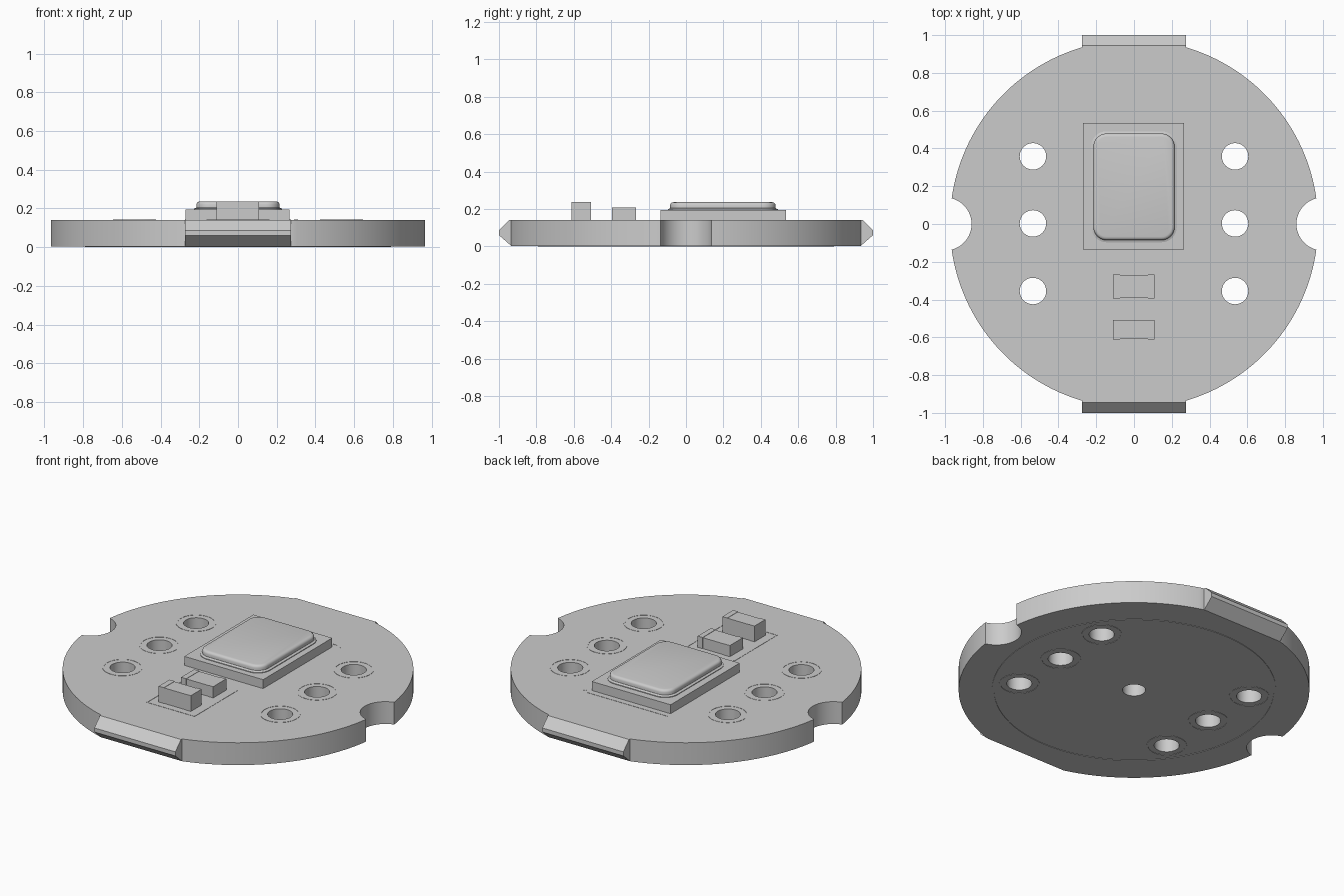
import bpy, bmesh
from math import sin, cos, pi, atan2

if "Cube" in bpy.data.objects:
    bpy.data.objects.remove(bpy.data.objects["Cube"])

TOP, BOT = 0.14, 0.003      # board faces
INK = 0.003                 # thickness of printed marks
HOLES = [(sx * 0.535, y) for sx in (-1, 1) for y in (0.358, 0.003, -0.355)]


def finish(bm, name, smooth=True):
    bmesh.ops.recalc_face_normals(bm, faces=bm.faces)
    me = bpy.data.meshes.new(name)
    bm.to_mesh(me)
    bm.free()
    ob = bpy.data.objects.new(name, me)
    bpy.context.collection.objects.link(ob)
    if smooth:
        bpy.ops.object.select_all(action='DESELECT')
        ob.select_set(True)
        bpy.context.view_layer.objects.active = ob
        bpy.ops.object.shade_smooth_by_angle(angle=0.6)
    return ob


def circle(cx, cy, r, n=48):
    return [(cx + r * cos(2 * pi * i / n), cy + r * sin(2 * pi * i / n)) for i in range(n)]


def arc(cx, cy, r, a, b, n):
    return [(cx + r * cos(a + (b - a) * i / n), cy + r * sin(a + (b - a) * i / n))
            for i in range(n + 1)]


def plate(name, loops, z0, z1):
    """Extrude an outline with holes."""
    bm = bmesh.new()
    for pts in loops:
        vs = [bm.verts.new((x, y, z0)) for x, y in pts]
        for i, v in enumerate(vs):
            bm.edges.new((v, vs[(i + 1) % len(vs)]))
    bmesh.ops.triangle_fill(bm, edges=bm.edges[:], use_beauty=True, use_dissolve=False)
    res = bmesh.ops.extrude_face_region(bm, geom=bm.faces[:], use_keep_orig=True)
    for v in res['geom']:
        if isinstance(v, bmesh.types.BMVert):
            v.co.z = z1
    return finish(bm, name)


def box(name, x0, x1, y0, y1, z0, z1):
    bm = bmesh.new()
    bmesh.ops.create_cube(bm, size=1)
    for v in bm.verts:
        v.co = ((x0, x1)[v.co.x > 0], (y0, y1)[v.co.y > 0], (z0, z1)[v.co.z > 0])
    return finish(bm, name, False)


def loft(name, rings):
    """Skin a stack of closed rings and cap both ends."""
    bm = bmesh.new()
    rows = [[bm.verts.new(p) for p in ring] for ring in rings]
    n = len(rows[0])
    for a, b in zip(rows, rows[1:]):
        for i in range(n):
            j = (i + 1) % n
            bm.faces.new((a[i], a[j], b[j], b[i]))
    bm.faces.new(rows[0])
    bm.faces.new(rows[-1])
    return finish(bm, name)


def rounded_rect(cx, cy, hx, hy, r, z):
    pts = []
    for k, (sx, sy) in enumerate(((1, 1), (-1, 1), (-1, -1), (1, -1))):
        pts += arc(cx + sx * (hx - r), cy + sy * (hy - r), r, k * pi / 2, (k + 1) * pi / 2, 8)
    return [(x, y, z) for x, y in pts]


# Round board with side notches, flats for the tabs and drilled holes
R, NR, FLAT, TABX = 0.975, 0.14, 0.935, 0.275
nx, ny = 0.965, 0.136
quarter = arc(1.0, 0, NR, pi, atan2(ny, nx - 1.0), 12)
quarter += arc(0, 0, R, atan2(ny, nx), atan2(FLAT, TABX), 36)[1:]
upper = quarter + [(-x, y) for x, y in reversed(quarter)]
outline = upper + [(x, -y) for x, y in reversed(upper)][1:-1]
plate("board", [outline] + [circle(x, y, 0.07) for x, y in HOLES] + [circle(0, 0, 0.064)],
      BOT, TOP)

# Snapped-off panel tabs at front and back
for side, label in ((-1, "front"), (1, "back")):
    prof = [(FLAT, BOT), (1.0, 0.06), (1.0, 0.085), (0.945, TOP), (FLAT, TOP)]
    loft(label + "_break_tab", [[(x, side * y, z) for y, z in prof] for x in (-TABX, TABX)])

# Printed rings around the holes on both faces, and the big ring underneath
for i, (x, y) in enumerate(HOLES):
    rings = [circle(x, y, 0.112), circle(x, y, 0.104)]
    plate(f"top_hole_ring_{i}", rings, TOP - 0.002, TOP + INK / 2)
    plate(f"bottom_hole_ring_{i}", rings, 0.001, BOT + 0.002)
plate("bottom_outline_ring", [circle(0, 0, 0.79, 96), circle(0, 0, 0.778, 96)], 0, BOT + 0.002)

# Microphone package base and domed metal lid
box("package_base", -0.27, 0.265, -0.135, 0.535, TOP, 0.195)
steps = [(-0.012, 0.194), (-0.012, 0.199), (-0.003, 0.202), (0, 0.206), (0, 0.222),
         (0.003, 0.229), (0.009, 0.234), (0.018, 0.236)]
loft("package_lid", [rounded_rect(0, 0.197, 0.215 - d, 0.282 - d, 0.07 - d, z)
                     for d, z in steps])

# Two chip components, each a body between end terminals
for name, y0, y1, top in (("rear_chip", -0.395, -0.268, 0.209),
                          ("front_chip", -0.612, -0.507, 0.237)):
    box(name + "_body", -0.075, 0.075, y0 + 0.002, y1 - 0.002, TOP, top - 0.002)
    box(name + "_left_terminal", -0.11, -0.075, y0, y1, TOP, top)
    box(name + "_right_terminal", 0.075, 0.108, y0, y1, TOP, top)

# Printed lines and orientation dot on the top face
for name, x0, x1, y0, y1 in (("package_mark", -0.275, 0.275, 0.566, 0.574),
                             ("left_chip_mark", -0.164, -0.158, -0.655, -0.235),
                             ("right_chip_mark", 0.158, 0.164, -0.655, -0.235),
                             ("front_chip_mark", -0.158, 0.158, -0.655, -0.649)):
    box(name, x0, x1, y0, y1, TOP - 0.002, TOP + INK / 2)
plate("orientation_dot", [circle(0.3, 0.55, 0.01, 16)], TOP - 0.002, TOP + INK / 2)
